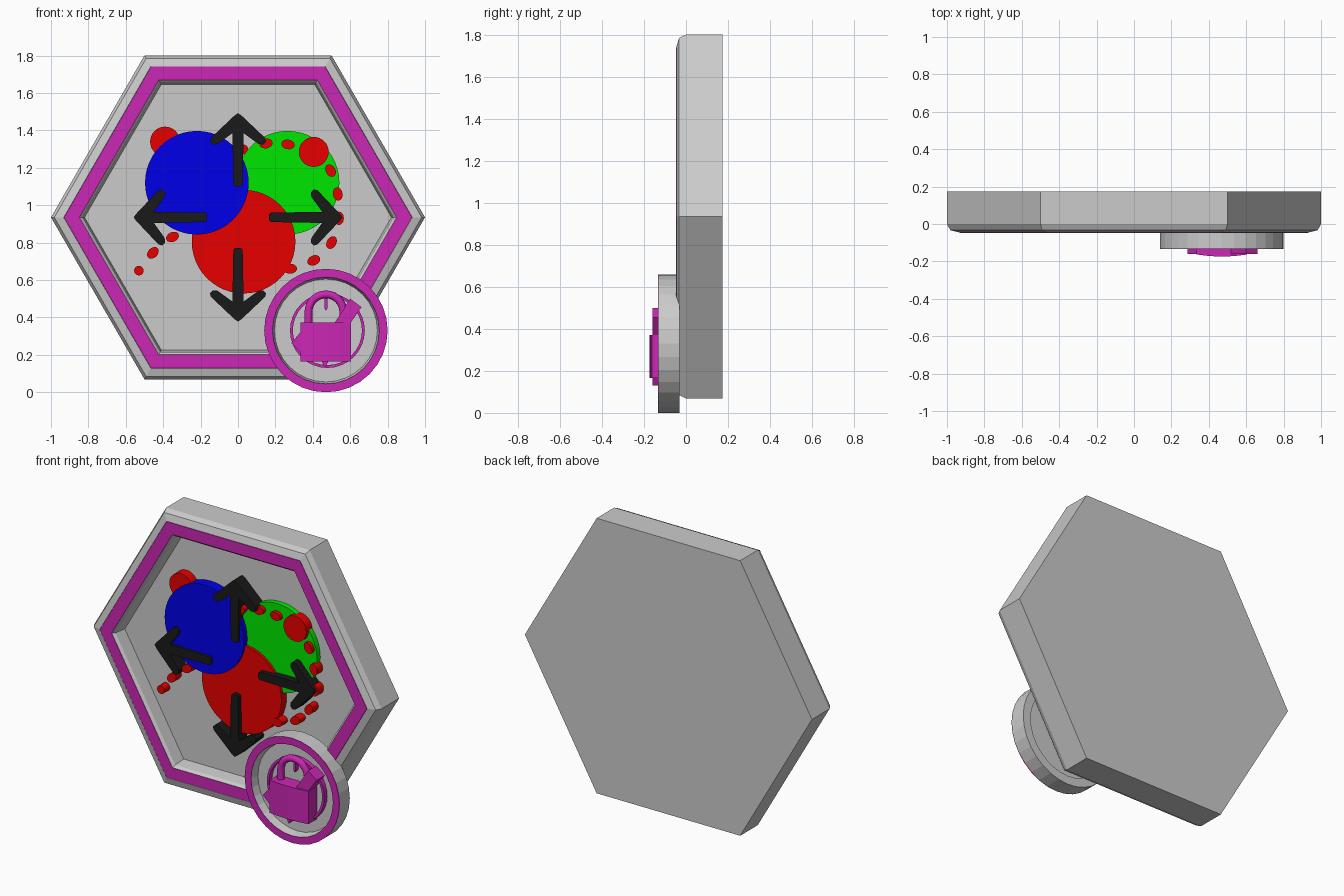
import bpy, bmesh
from math import sin, cos, pi, radians
from mathutils import Vector

if "Cube" in bpy.data.objects:
    bpy.data.objects.remove(bpy.data.objects["Cube"])


def material(name, rgb):
    m = bpy.data.materials.new(name)
    m.diffuse_color = (*rgb, 1)
    m.use_nodes = True
    m.node_tree.nodes["Principled BSDF"].inputs["Base Color"].default_value = m.diffuse_color
    return m


PURPLE = material("purple", (0.6, 0.02, 0.46))
RED = material("red", (0.8, 0.0, 0.0))
GREEN = material("green", (0.0, 0.8, 0.0))
BLUE = material("blue", (0.0, 0.0, 0.8))
BLACK = material("black", (0.01, 0.01, 0.01))
FLOOR = 0.045          # y of the recessed panel floor
CZ = 0.935             # height of the hexagon centre


def finish(name, bm, mat=None, smooth=False):
    bmesh.ops.recalc_face_normals(bm, faces=bm.faces[:])
    me = bpy.data.meshes.new(name)
    bm.to_mesh(me)
    bm.free()
    ob = bpy.data.objects.new(name, me)
    bpy.context.collection.objects.link(ob)
    if mat:
        me.materials.append(mat)
    if smooth:
        bpy.context.view_layer.objects.active = ob
        ob.select_set(True)
        bpy.ops.object.shade_smooth_by_angle(angle=radians(30))
        ob.select_set(False)
    return ob


def lathe(name, profile, centre, sides, mat=None, closed=False):
    """Turn (radius, y) points about the y axis; closed makes a ring."""
    bm = bmesh.new()
    loops = [[bm.verts.new((centre[0] + r * cos(2 * pi * i / sides), y,
                            centre[1] + r * sin(2 * pi * i / sides)))
              for i in range(sides)] for r, y in profile]
    pairs = list(zip(loops, loops[1:]))
    if closed:
        pairs.append((loops[-1], loops[0]))
    else:
        bm.faces.new(loops[0])
        bm.faces.new(loops[-1])
    for a, b in pairs:
        for i in range(sides):
            j = (i + 1) % sides
            bm.faces.new((a[i], a[j], b[j], b[i]))
    return finish(name, bm, mat)


def prism(name, pts, a, b, mat, axis="y", smooth=False):
    """Extrude an outline: (x, z) points along y, or (x, y) points along z."""
    bm = bmesh.new()
    if axis == "y":
        vs = [bm.verts.new((p[0], a, p[1])) for p in pts]
        step = Vector((0, b - a, 0))
    else:
        vs = [bm.verts.new((p[0], p[1], a)) for p in pts]
        step = Vector((0, 0, b - a))
    base = bm.faces.new(vs)
    out = bmesh.ops.extrude_face_region(bm, geom=[base], use_keep_orig=True)
    bmesh.ops.translate(bm, vec=step,
                        verts=[v for v in out["geom"] if isinstance(v, bmesh.types.BMVert)])
    return finish(name, bm, mat, smooth)


def oval(cx, cz, rx, rz, angle=0, n=32):
    c, s = cos(radians(angle)), sin(radians(angle))
    ring = [(rx * cos(2 * pi * i / n), rz * sin(2 * pi * i / n)) for i in range(n)]
    return [(cx + u * c - v * s, cz + u * s + v * c) for u, v in ring]


# hexagonal plaque with bevelled rim and recessed panel
lathe("hexagon_plaque",
      [(1, 0.175), (1, 0.0), (0.982, -0.033), (0.932, -0.046), (0.93, -0.038),
       (0.85, -0.038), (0.848, -0.045), (0.832, -0.03), (0.82, FLOOR)],
      (0, CZ), 6)
lathe("hexagon_trim", [(0.93, -0.036), (0.93, -0.047), (0.848, -0.047), (0.848, -0.036)],
      (0, CZ), 6, PURPLE, closed=True)

# three overlapping colour discs
for name, x, z, y, mat in (("green_disc", 0.265, 1.12, 0.012, GREEN),
                           ("red_disc", 0.03, 0.805, -0.006, RED),
                           ("blue_disc", -0.22, 1.12, -0.02, BLUE)):
    prism(name, oval(x, z, 0.277, 0.277, n=48), y, FLOOR + 0.01, mat, smooth=True)

# two red spots and the trail of small oval dots: x, z, tilt
for name, x, z in (("right_spot", 0.405, 1.285), ("left_spot", -0.39, 1.34)):
    prism(name, oval(x, z, 0.08, 0.08), -0.012, FLOOR + 0.01, RED, smooth=True)
DOTS = [(0.02, 1.295, 30), (0.15, 1.33, 10), (0.267, 1.325, -10), (0.495, 1.185, -60),
        (0.533, 1.06, -80), (0.54, 0.93, 90), (0.5, 0.8, 60), (0.405, 0.705, 25),
        (0.28, 0.66, 5), (-0.35, 0.83, 25), (-0.455, 0.745, 45), (-0.53, 0.65, 45)]
for i, (x, z, t) in enumerate(DOTS):
    rx = 0.025 if i == len(DOTS) - 1 else 0.036
    prism(f"trail_dot_{i + 1}", oval(x, z, rx, 0.026, t, 16), -0.012, FLOOR + 0.01, RED, smooth=True)

# four arrows pointing outwards (half outline, mirrored, then turned)
HALF = [(0.018, 0.545), (0.145, 0.425), (0.15, 0.405), (0.135, 0.39), (0.11, 0.392),
        (0.03, 0.45), (0.025, 0.175), (0.015, 0.165)]
OUTLINE = [(0, 0.557)] + HALF + [(-u, v) for u, v in reversed(HALF)]
for k, side in enumerate(("up", "left", "down", "right")):
    c, s = cos(k * pi / 2), sin(k * pi / 2)
    prism(f"arrow_{side}", [(u * c - v * s, CZ + u * s + v * c) for u, v in OUTLINE],
          -0.035, FLOOR + 0.01, BLACK)

# round badge: grey rim, inner plate, purple front ring
BX, BZ = 0.47, 0.33
lathe("badge_rim", [(0.33, -0.03), (0.33, -0.131), (0.285, -0.131), (0.275, -0.08),
                    (0.275, -0.03)], (BX, BZ), 32, closed=True)
lathe("badge_plate", [(0.278, -0.055), (0.278, -0.08)], (BX, BZ), 32)
lathe("badge_trim", [(0.33, -0.128), (0.33, -0.134), (0.285, -0.134), (0.285, -0.128)],
      (BX, BZ), 32, PURPLE, closed=True)

# padlock emblem over a dial with crossing bars
prism("lock_body", [(0.335, -0.06), (0.335, -0.163), (0.4, -0.171), (0.47, -0.175),
                    (0.54, -0.171), (0.605, -0.163), (0.605, -0.06)],
      0.165, 0.372, PURPLE, axis="z")
lathe("dial_ring", [(0.2, -0.06), (0.2, -0.11), (0.185, -0.11), (0.185, -0.06)],
      (0.478, BZ), 32, PURPLE, closed=True)
prism("bar_head", [(0.50, 0.345), (0.60, 0.50), (0.66, 0.455), (0.56, 0.31)],
      -0.16, -0.05, PURPLE)
prism("bar_tail", [(0.285, 0.262), (0.345, 0.335), (0.42, 0.30), (0.36, 0.19)],
      -0.16, -0.05, PURPLE)
prism("upper_tick", [(0.47, 0.435), (0.478, 0.45), (0.478, 0.52), (0.462, 0.52), (0.462, 0.45)],
      -0.11, -0.06, PURPLE)
prism("lower_tick", [(0.435, 0.19), (0.465, 0.13), (0.495, 0.19)], -0.16, -0.05, PURPLE)

# arched shackle tube
cu = bpy.data.curves.new("shackle", "CURVE")
cu.dimensions = "3D"
cu.bevel_depth = 0.021
cu.bevel_resolution = 3
path = [(0.377, 0.34)] + [(0.47 + 0.093 * cos(pi - pi * i / 16), 0.43 + 0.093 * sin(pi * i / 16))
                          for i in range(17)] + [(0.563, 0.34)]
sp = cu.splines.new("POLY")
sp.points.add(len(path) - 1)
for p, (x, z) in zip(sp.points, path):
    p.co = (x, -0.112, z, 1)
cu.materials.append(PURPLE)
bpy.context.collection.objects.link(bpy.data.objects.new("shackle", cu))
